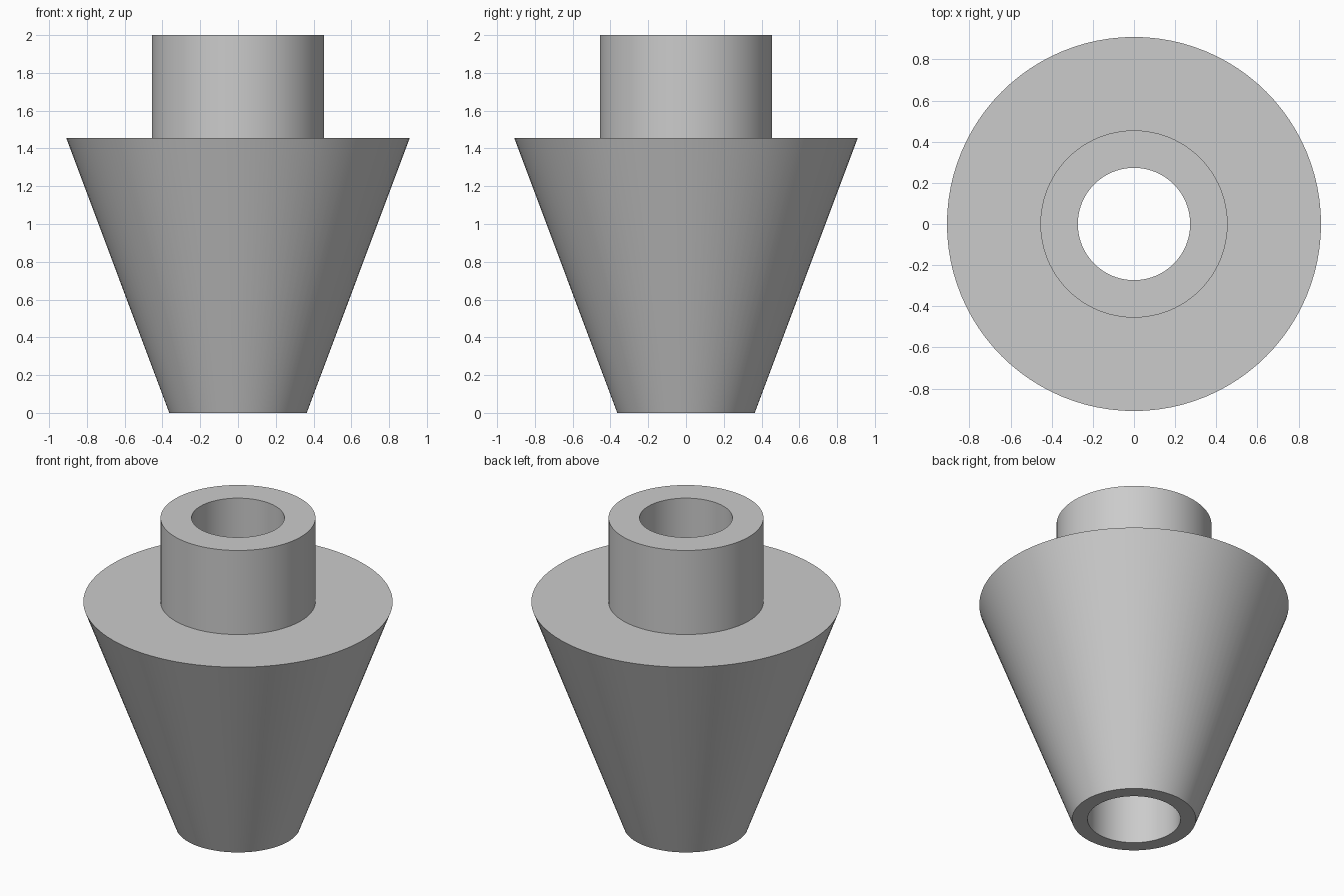
import bpy
import bmesh
from math import cos, sin, tau, radians

SEGMENTS = 96

cube = bpy.data.objects.get("Cube")
if cube:
    bpy.data.objects.remove(cube, do_unlink=True)

# Single light grey material
grey = bpy.data.materials.new("light_grey")
grey.use_nodes = True
colour = (0.6, 0.6, 0.6, 1)
grey.diffuse_color = colour
grey.node_tree.nodes["Principled BSDF"].inputs["Base Color"].default_value = colour


def lathe(name, profile):
    """Revolve a closed (radius, height) profile about the z axis."""
    bm = bmesh.new()
    rings = [[bm.verts.new((r * cos(tau * i / SEGMENTS), r * sin(tau * i / SEGMENTS), z))
              for i in range(SEGMENTS)] for r, z in profile]
    for lower, upper in zip(rings, rings[1:] + rings[:1]):
        for i in range(SEGMENTS):
            j = (i + 1) % SEGMENTS
            bm.faces.new((lower[i], lower[j], upper[j], upper[i]))
    bmesh.ops.recalc_face_normals(bm, faces=bm.faces)
    mesh = bpy.data.meshes.new(name)
    bm.to_mesh(mesh)
    bm.free()
    mesh.materials.append(grey)
    obj = bpy.data.objects.new(name, mesh)
    bpy.context.collection.objects.link(obj)
    bpy.ops.object.select_all(action="DESELECT")
    obj.select_set(True)
    bpy.context.view_layer.objects.active = obj
    bpy.ops.object.shade_smooth_by_angle(angle=radians(30))
    return obj


# Tapered body, flat shoulder, straight neck and through bore
bore, foot, neck, rim = 0.273, 0.364, 0.455, 0.909
shoulder, top = 1.455, 2.0
lathe("bored_cone_with_neck", [
    (bore, 0), (foot, 0), (rim, shoulder),
    (neck, shoulder), (neck, top), (bore, top),
])
